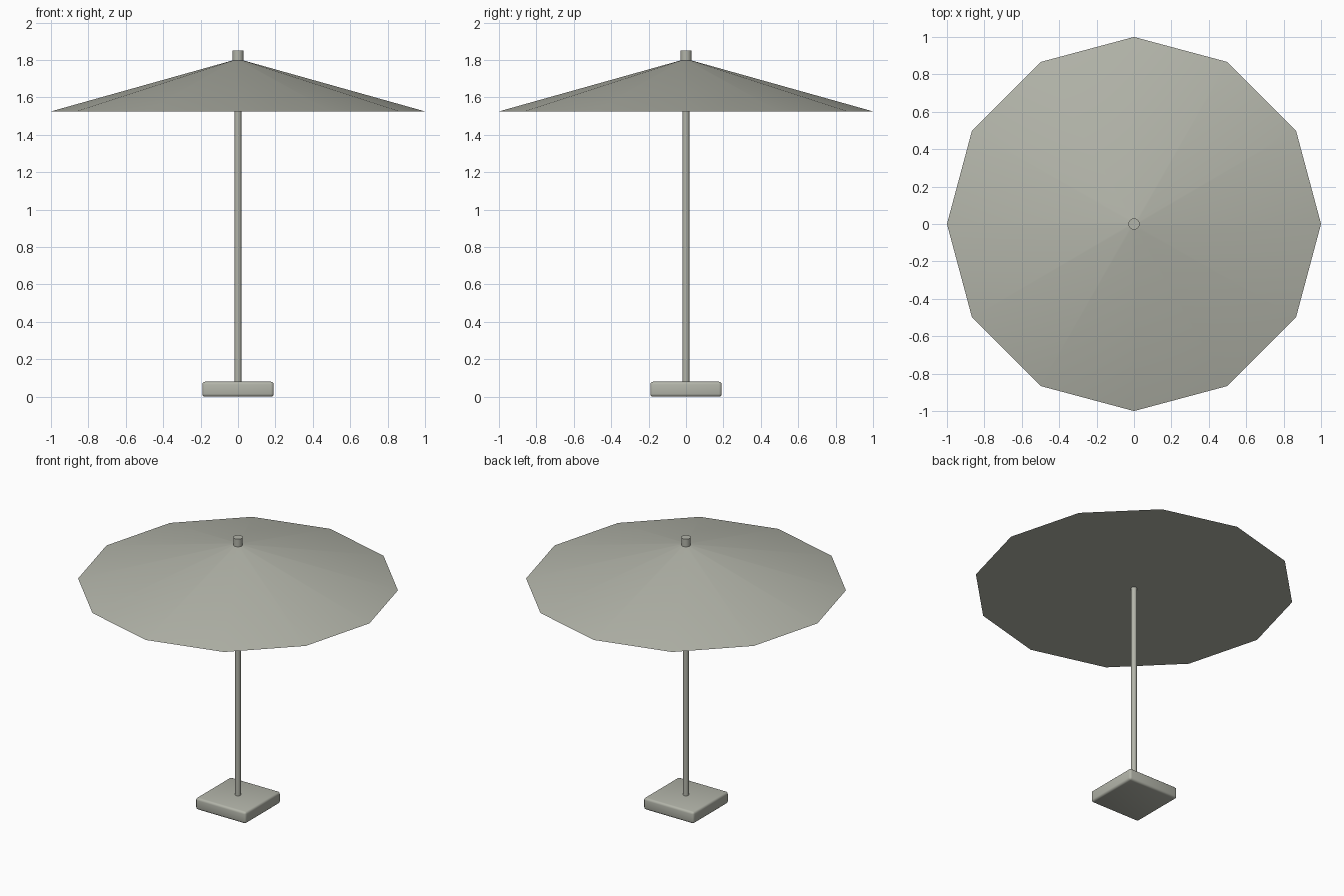
import bpy, math

if "Cube" in bpy.data.objects:
    bpy.data.objects.remove(bpy.data.objects["Cube"])

# single stone-grey finish
mat = bpy.data.materials.new("warm_grey")
mat.diffuse_color = (0.45, 0.46, 0.40, 1)
mat.use_nodes = True
mat.node_tree.nodes["Principled BSDF"].inputs["Base Color"].default_value = mat.diffuse_color


def finish(name):
    ob = bpy.context.object
    ob.name = name
    ob.data.materials.append(mat)
    bpy.ops.object.shade_smooth_by_angle(angle=math.radians(35))
    return ob


def cylinder(name, radius, z0, z1, sides):
    bpy.ops.mesh.primitive_cylinder_add(vertices=sides, radius=radius, depth=z1 - z0,
                                        location=(0, 0, (z0 + z1) / 2))
    return finish(name)


# square weighted foot with rounded edges
bpy.ops.mesh.primitive_cube_add(size=1, location=(0, 0, 0.041))
foot = bpy.context.object
foot.scale = (0.382, 0.382, 0.08)
bpy.ops.object.transform_apply(location=False, rotation=False, scale=True)
bevel = foot.modifiers.new("rounded_edges", 'BEVEL')
bevel.width = 0.015
bevel.segments = 3
bpy.ops.object.modifier_apply(modifier=bevel.name)
foot.location.z = 0.04
finish("foot")

# pole and top cap
cylinder("pole", 0.0185, 0.07, 1.76, 16)
cylinder("top_cap", 0.03, 1.78, 1.85, 16)

# twelve-sided canopy, closed underneath
bpy.ops.mesh.primitive_cone_add(vertices=12, radius1=1.0, radius2=0.02, depth=0.275,
                                location=(0, 0, 1.525 + 0.1375))
finish("canopy")
